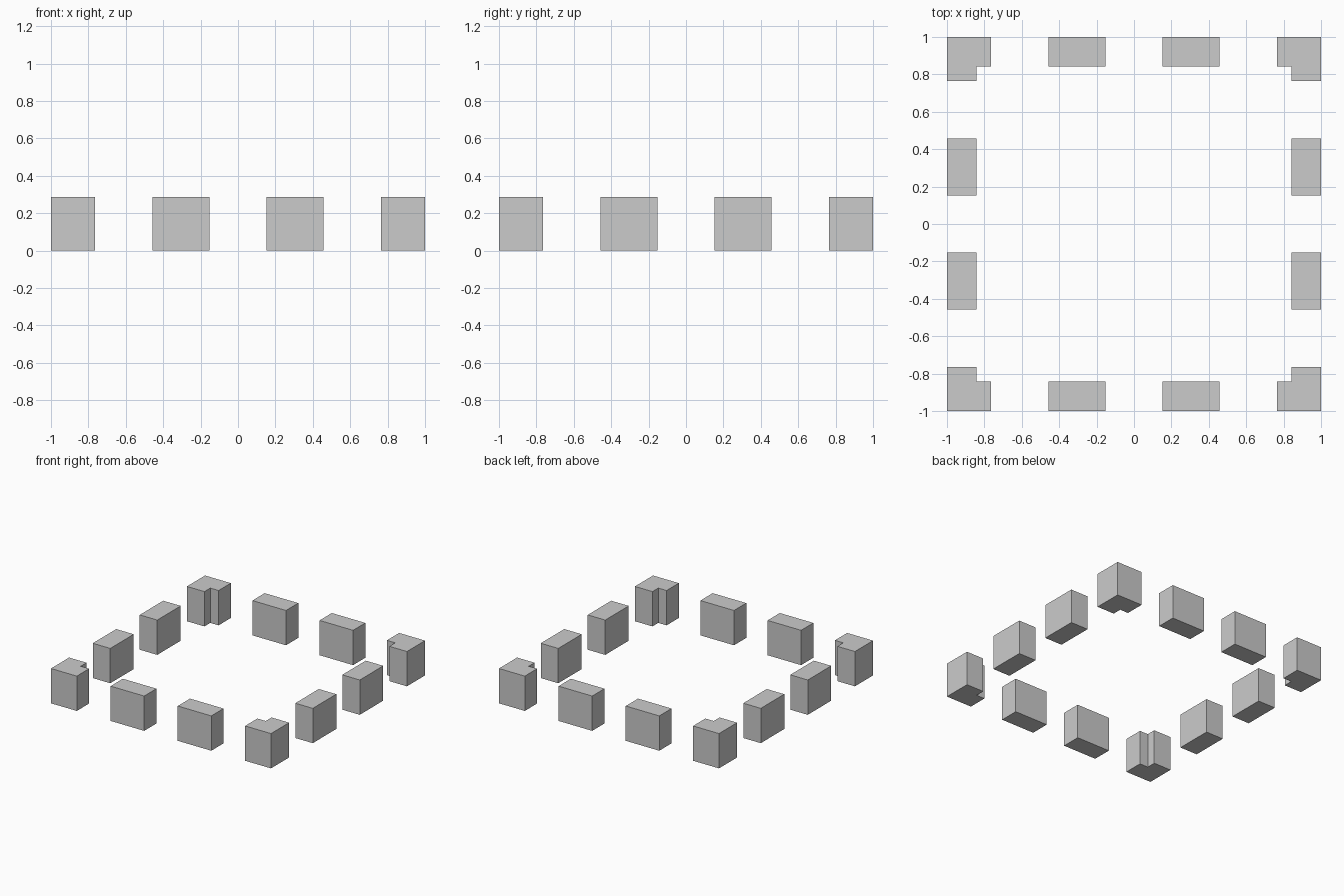
import bpy, bmesh
from math import pi
from mathutils import Matrix

if "Cube" in bpy.data.objects:
    bpy.data.objects.remove(bpy.data.objects["Cube"])

HEIGHT = 0.286   # merlon height
INNER = 0.841    # inner face of the wall line
EDGE = 0.1525    # half the gap between merlons
WIDTH = 0.305    # merlon length along the wall
ARM = 0.765      # where the corner arms end


def prism(name, outline, turn):
    """Extrude a counter-clockwise outline upward, turned in quarter steps about z."""
    bm = bmesh.new()
    base = bm.faces.new([bm.verts.new((x, y, 0)) for x, y in outline])
    top = bmesh.ops.extrude_face_region(bm, geom=[base], use_keep_orig=True)["geom"]
    verts = [g for g in top if isinstance(g, bmesh.types.BMVert)]
    bmesh.ops.translate(bm, verts=verts, vec=(0, 0, HEIGHT))
    bmesh.ops.recalc_face_normals(bm, faces=bm.faces)
    bm.transform(Matrix.Rotation(turn * pi / 2, 4, 'Z'))
    mesh = bpy.data.meshes.new(name)
    bm.to_mesh(mesh)
    bm.free()
    obj = bpy.data.objects.new(name, mesh)
    bpy.context.collection.objects.link(obj)


corner = [(-1, -1), (-ARM, -1), (-ARM, -INNER), (-INNER, -INNER),
          (-INNER, -ARM), (-1, -ARM)]

for turn, side in enumerate(("front", "right", "back", "left")):
    # L-shaped corner merlon
    prism(f"{side}_corner_merlon", corner, turn)
    # Two straight merlons along each side
    for i, x in enumerate((-EDGE - WIDTH, EDGE)):
        block = [(x, -1), (x + WIDTH, -1), (x + WIDTH, -INNER), (x, -INNER)]
        prism(f"{side}_merlon_{i + 1}", block, turn)
